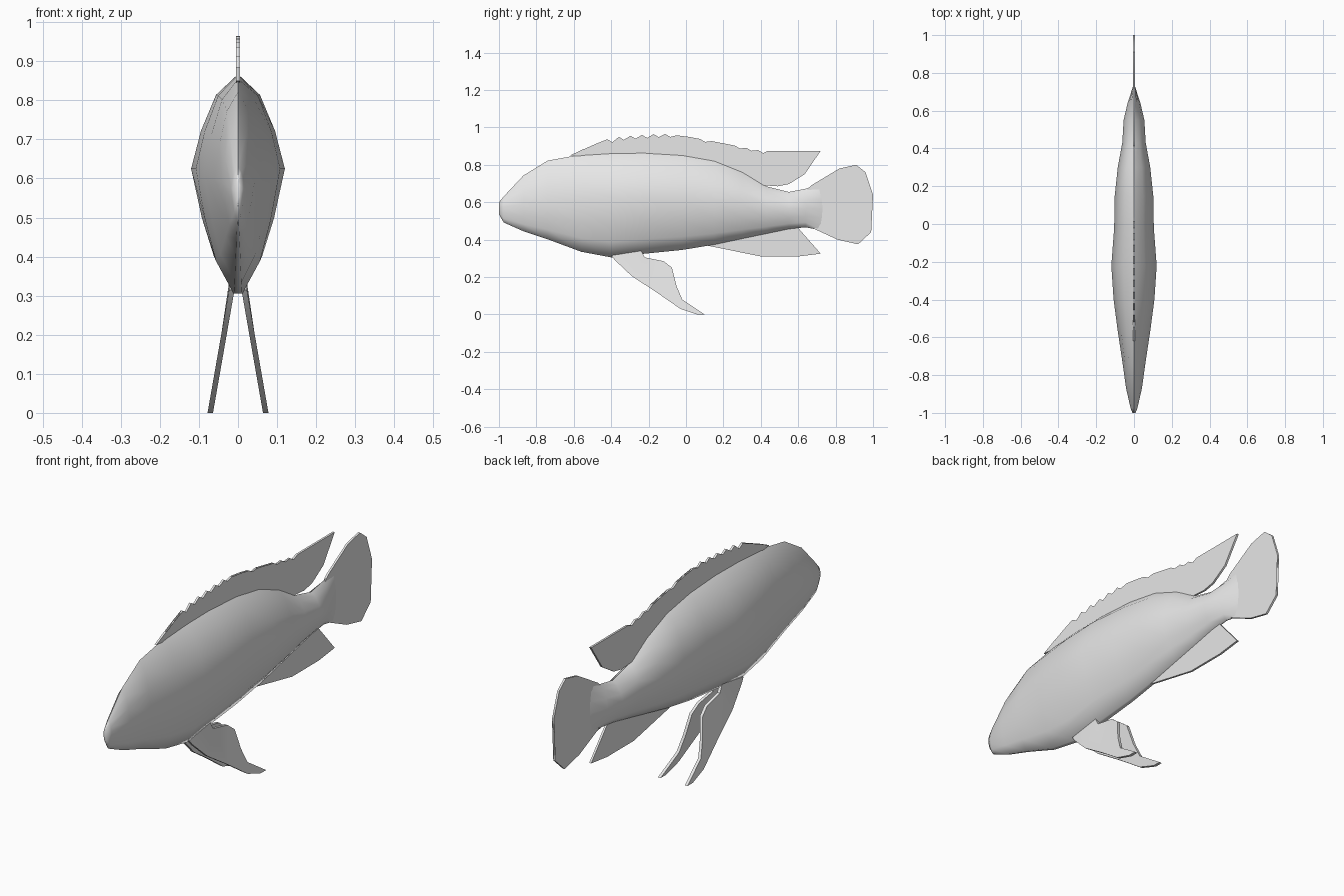
import bpy, bmesh, math

cube = bpy.data.objects.get("Cube")
if cube:
    bpy.data.objects.remove(cube, do_unlink=True)

grey = bpy.data.materials.new("light_grey")
grey.use_nodes = True
grey.diffuse_color = (0.8, 0.8, 0.8, 1)
grey.node_tree.nodes["Principled BSDF"].inputs["Base Color"].default_value = (0.8, 0.8, 0.8, 1)


def finish(name, bm, angle):
    bmesh.ops.recalc_face_normals(bm, faces=bm.faces)
    mesh = bpy.data.meshes.new(name)
    bm.to_mesh(mesh)
    bm.free()
    mesh.materials.append(grey)
    ob = bpy.data.objects.new(name, mesh)
    bpy.context.collection.objects.link(ob)
    bpy.ops.object.select_all(action="DESELECT")
    ob.select_set(True)
    bpy.context.view_layer.objects.active = ob
    bpy.ops.object.shade_smooth_by_angle(angle=math.radians(angle))
    return ob


def fin(name, outline, thick=0.01, place=lambda z: 0.0):
    """Thin plate from a (y, z) outline; place gives its sideways offset by height."""
    bm = bmesh.new()
    sides = [[bm.verts.new((place(z) + s * thick / 2, y, z)) for y, z in outline]
             for s in (-1, 1)]
    n = len(outline)
    for ring in sides:
        bm.faces.new(ring)
    for i in range(n):
        j = (i + 1) % n
        bm.faces.new((sides[0][i], sides[0][j], sides[1][j], sides[1][i]))
    caps = [f for f in bm.faces if len(f.verts) > 4]
    bmesh.ops.triangulate(bm, faces=caps)
    return finish(name, bm, 40)


def interp(points, y):
    for (y0, z0), (y1, z1) in zip(points, points[1:]):
        if y <= y1:
            return z0 + (z1 - z0) * (y - y0) / (y1 - y0)
    return points[-1][1]


# Body stations: y, top z, widest z, bottom z, half width
stations = [
    (-1.00, 0.60, 0.57, 0.535, 0.008),
    (-0.975, 0.63, 0.575, 0.492, 0.018),
    (-0.87, 0.742, 0.59, 0.445, 0.042),
    (-0.74, 0.822, 0.60, 0.402, 0.060),
    (-0.56, 0.855, 0.615, 0.335, 0.087),
    (-0.40, 0.865, 0.625, 0.305, 0.108),
    (-0.22, 0.867, 0.625, 0.325, 0.120),
    (-0.02, 0.855, 0.62, 0.345, 0.105),
    (0.15, 0.825, 0.605, 0.373, 0.102),
    (0.30, 0.765, 0.59, 0.405, 0.086),
    (0.43, 0.685, 0.575, 0.432, 0.062),
    (0.55, 0.655, 0.565, 0.457, 0.055),
    (0.64, 0.672, 0.565, 0.466, 0.034),
    (0.73, 0.705, 0.565, 0.448, 0.005),
]
# Half section: width fraction, height fraction (above / below the widest line)
half = [(0, 1), (0.47, 0.78), (0.79, 0.4), (1, 0), (0.77, -0.42), (0.52, -0.74), (0.1, -1)]
section = half + [(-a, b) for a, b in reversed(half[1:])]

bm = bmesh.new()
rings = []
for y, top, mid, bot, w in stations:
    rings.append([bm.verts.new((a * w, y, mid + b * ((top - mid) if b > 0 else (mid - bot))))
                  for a, b in section])
n = len(section)
for r0, r1 in zip(rings, rings[1:]):
    for i in range(n):
        j = (i + 1) % n
        bm.faces.new((r0[i], r0[j], r1[j], r1[i]))
bm.faces.new(rings[0])
bm.faces.new(rings[-1])
finish("body", bm, 70)

# Dorsal fin: toothed upper edge, long rear lobe, base sunk into the back
crest = [(-0.60, 0.86), (-0.52, 0.897), (-0.40, 0.945), (-0.30, 0.955), (-0.13, 0.967),
         (0.0, 0.952), (0.12, 0.93), (0.25, 0.905), (0.42, 0.872)]
outline = [(-0.62, 0.85)]
teeth = 16
for i in range(teeth):
    y = -0.545 + i * 0.062
    z = interp(crest, y)
    outline += [(y, z), (y + 0.027, z - 0.016)]
outline += [(0.44, 0.875), (0.72, 0.875), (0.635, 0.75), (0.55, 0.697), (0.49, 0.685),
            (0.42, 0.69), (0.38, 0.66), (0.28, 0.72), (0.13, 0.79), (-0.05, 0.82), (-0.4, 0.83)]
fin("dorsal_fin", outline)

# Tail fin
fin("tail_fin", [(0.64, 0.66), (0.67, 0.69), (0.82, 0.78), (0.91, 0.80), (0.96, 0.76),
                 (1.0, 0.64), (0.975, 0.54), (0.99, 0.44), (0.92, 0.375), (0.81, 0.40),
                 (0.68, 0.46), (0.64, 0.48)])

# Anal fin
fin("anal_fin", [(0.08, 0.375), (0.12, 0.367), (0.40, 0.31), (0.60, 0.31), (0.72, 0.325),
                 (0.60, 0.462), (0.55, 0.49), (0.30, 0.45)])

# Paired pelvic fins, splayed outward towards their tips
pelvic = [(-0.40, 0.315), (-0.38, 0.29), (-0.29, 0.205), (-0.16, 0.12), (-0.03, 0.03),
          (0.06, 0.0), (0.10, 0.0), (0.04, 0.04), (-0.02, 0.08), (-0.05, 0.15),
          (-0.075, 0.25), (-0.12, 0.285), (-0.22, 0.305), (-0.24, 0.34)]
for side, sign in (("left", 1), ("right", -1)):
    fin(side + "_pelvic_fin", pelvic, 0.014,
        lambda z, s=sign: s * (0.015 + max(0.0, 0.32 - z) * 0.175))
